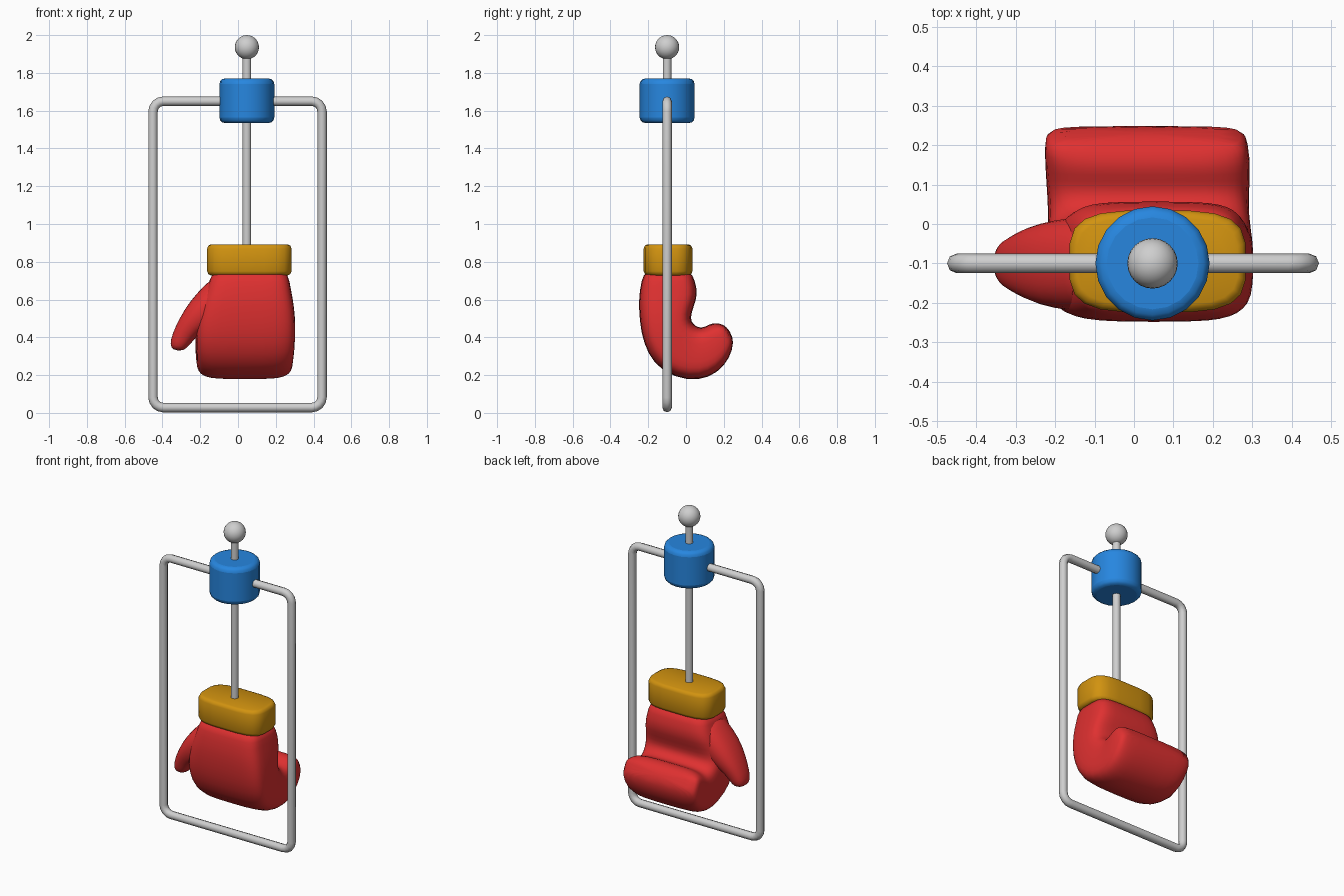
import bpy, bmesh, math
from mathutils import Vector

if "Cube" in bpy.data.objects:
    bpy.data.objects.remove(bpy.data.objects["Cube"])

CX, CY = 0.047, -0.1   # axis of the hanging rod


def material(name, rgb):
    m = bpy.data.materials.new(name)
    m.diffuse_color = (*rgb, 1)
    m.use_nodes = True
    m.node_tree.nodes["Principled BSDF"].inputs["Base Color"].default_value = m.diffuse_color
    return m


GREY = material("light_grey", (0.62, 0.62, 0.62))
BLUE = material("blue", (0.02, 0.24, 0.74))
RED = material("red", (0.74, 0.03, 0.03))
GOLD = material("golden_yellow", (0.64, 0.29, 0.005))


def finish(ob, name, mat, angle=40):
    ob.name = name
    ob.data.materials.clear()
    ob.data.materials.append(mat)
    bpy.ops.object.select_all(action='DESELECT')
    ob.select_set(True)
    bpy.context.view_layer.objects.active = ob
    bpy.ops.object.shade_smooth_by_angle(angle=math.radians(angle))
    return ob


def cylinder(name, r, z0, z1, mat, sides=24, bevel=0.0):
    bpy.ops.mesh.primitive_cylinder_add(vertices=sides, radius=r, depth=z1 - z0,
                                        location=(CX, CY, (z0 + z1) / 2))
    ob = bpy.context.object
    if bevel:
        b = ob.modifiers.new("bevel", 'BEVEL')
        b.width, b.segments = bevel, 3
        b.limit_method = 'ANGLE'
        b.angle_limit = math.radians(40)
    return finish(ob, name, mat)


def loft(name, sections, axis, mat, power=4.0, n=20, subdiv=0):
    """Skin rounded-box rings. Each section: point A, point B, low and high along axis."""
    bm = bmesh.new()
    rings = []
    for a, b, lo, hi in sections:
        ring = []
        for i in range(n):
            t = 2 * math.pi * (i + 0.5) / n
            c, s = math.cos(t), math.sin(t)
            u = math.copysign(abs(c) ** (2 / power), c)
            v = math.copysign(abs(s) ** (2 / power), s)
            p, q = [m + (k - m) * 1.0 for m, k in zip(a, a)], b
            f = (v + 1) / 2
            p = [p[0] + (q[0] - p[0]) * f, p[1] + (q[1] - p[1]) * f]
            p.insert(axis, (lo + hi) / 2 + u * (hi - lo) / 2)
            ring.append(bm.verts.new(Vector(p)))
        rings.append(ring)
    for r, s in zip(rings, rings[1:]):
        for i in range(n):
            j = (i + 1) % n
            bm.faces.new((r[i], r[j], s[j], s[i]))
    bm.faces.new(rings[0])
    bm.faces.new(rings[-1])
    bmesh.ops.recalc_face_normals(bm, faces=bm.faces)
    me = bpy.data.meshes.new(name)
    bm.to_mesh(me)
    bm.free()
    ob = bpy.data.objects.new(name, me)
    bpy.context.collection.objects.link(ob)
    if subdiv:
        ob.modifiers.new("smooth", 'SUBSURF').levels = subdiv
        ob.modifiers["smooth"].render_levels = subdiv
    return finish(ob, name, mat, 80 if subdiv else 50)


# Wire frame: rounded rectangle swept with a round section
cu = bpy.data.curves.new("frame", 'CURVE')
cu.dimensions = '3D'
cu.bevel_depth, cu.bevel_resolution = 0.025, 2
pts, R = [], 0.055
for k, (x, z) in enumerate([(0.445, 1.65), (-0.45, 1.65), (-0.45, 0.028), (0.445, 0.028)]):
    ox = x - math.copysign(R, x)
    oz = z - R if z > 1 else z + R
    for i in range(5):
        a = math.pi / 2 * (k + i / 4)
        pts.append((ox + R * math.cos(a), CY, oz + R * math.sin(a)))
sp = cu.splines.new('POLY')
sp.points.add(len(pts) - 1)
for p, co in zip(sp.points, pts):
    p.co = (*co, 1)
sp.use_cyclic_u = True
frame = bpy.data.objects.new("frame", cu)
bpy.context.collection.objects.link(frame)
bpy.ops.object.select_all(action='DESELECT')
frame.select_set(True)
bpy.context.view_layer.objects.active = frame
bpy.ops.object.convert(target='MESH')
finish(bpy.context.object, "frame", GREY, 60)

# Sliding hub, rod and knob
cylinder("hub", 0.145, 1.535, 1.77, BLUE, 20, 0.028)
cylinder("rod", 0.023, 0.87, 1.92, GREY, 16)
bpy.ops.mesh.primitive_uv_sphere_add(segments=24, ring_count=14, radius=0.064,
                                     location=(CX, CY, 1.936))
finish(bpy.context.object, "knob", GREY, 60)

# Cuff
loft("cuff", [((-0.205 - 0.02 * (1 - i), 0 + z), (0.015 + 0.02 * (1 - i), z),
               -0.165 + 0.02 * i, 0.285 - 0.02 * i)
              for z, i in ((0.728, 1), (0.734, 0.35), (0.75, 0),
                           (0.87, 0), (0.886, 0.35), (0.892, 1))], 0, GOLD, 3.6)

# Fist: sections (back-of-hand point, palm point) in y-z, swept round the curled fingers
loft("fist", [
    ((-0.22, 0.76), (0.03, 0.76), -0.14, 0.265),
    ((-0.236, 0.70), (0.046, 0.70), -0.15, 0.272),
    ((-0.25, 0.62), (0.066, 0.63), -0.18, 0.288),
    ((-0.25, 0.54), (0.038, 0.555), -0.205, 0.300),
    ((-0.24, 0.43), (0.022, 0.50), -0.225, 0.306),
    ((-0.205, 0.31), (0.038, 0.47), -0.225, 0.304),
    ((-0.125, 0.215), (0.062, 0.455), -0.22, 0.298),
    ((0.01, 0.168), (0.085, 0.452), -0.22, 0.292),
    ((0.12, 0.183), (0.108, 0.460), -0.225, 0.296),
    ((0.205, 0.245), (0.14, 0.477), -0.228, 0.296),
    ((0.25, 0.335), (0.178, 0.475), -0.228, 0.288),
    ((0.25, 0.405), (0.215, 0.458), -0.215, 0.27),
], 0, RED, 4.5, 20, 1)

# Thumb: sections (outer point, inner point) in x-z
loft("thumb", [
    ((-0.125, 0.73), (0.08, 0.70), -0.20, 0.01),
    ((-0.185, 0.67), (0.0, 0.56), -0.222, 0.025),
    ((-0.255, 0.595), (-0.12, 0.46), -0.222, 0.015),
    ((-0.315, 0.495), (-0.205, 0.42), -0.195, -0.005),
    ((-0.350, 0.415), (-0.242, 0.375), -0.172, -0.03),
    ((-0.362, 0.360), (-0.268, 0.345), -0.16, -0.04),
    ((-0.345, 0.332), (-0.295, 0.328), -0.14, -0.06),
], 1, RED, 2.4, 16, 1)
